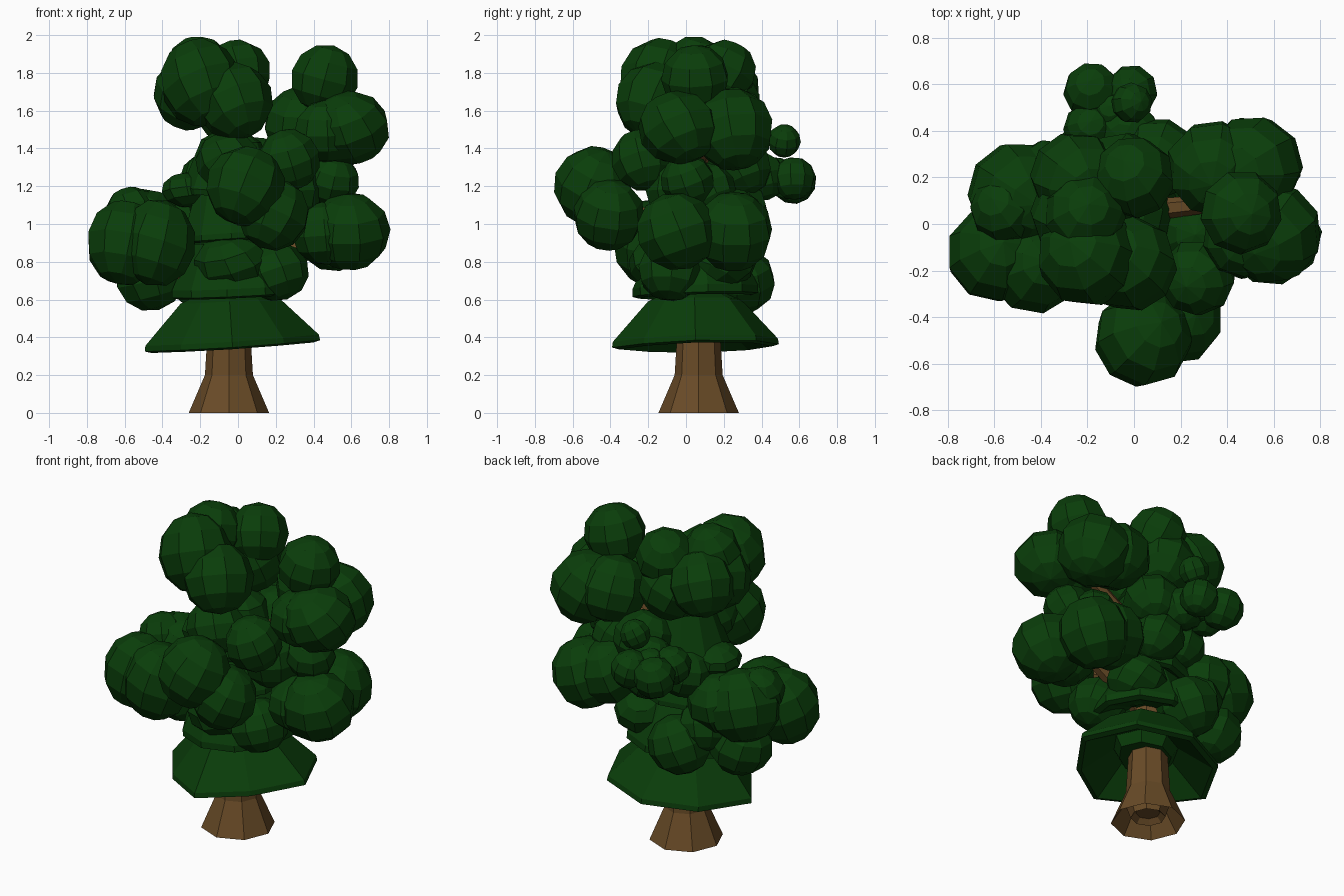
import bpy, bmesh, random
from math import pi, sin, cos
from mathutils import Vector, Matrix, Euler

random.seed(4)


def material(name, col):
    m = bpy.data.materials.new(name)
    m.diffuse_color = (*col, 1)
    return m


GREEN = material("leaf_green", (0.003, 0.047, 0.003))
BROWN = material("bark_brown", (0.14, 0.07, 0.02))


def finish(name, bm, mat):
    bmesh.ops.recalc_face_normals(bm, faces=bm.faces)
    me = bpy.data.meshes.new(name)
    bm.to_mesh(me)
    bm.free()
    me.materials.append(mat)
    ob = bpy.data.objects.new(name, me)
    bpy.context.collection.objects.link(ob)
    return ob


def lathe(name, profile, sides, loc, rot, mat, lobes=None):
    # profile points (radius, z) swept around z, ends capped; lobes scale each corner
    k = lobes or [1] * sides
    bm = bmesh.new()
    rings = []
    for r, z in profile:
        rings.append([bm.verts.new((r * k[i] * cos(2 * pi * i / sides),
                                    r * k[i] * sin(2 * pi * i / sides), z)) for i in range(sides)])
    for a, b in zip(rings, rings[1:]):
        for i in range(sides):
            j = (i + 1) % sides
            bm.faces.new((a[i], a[j], b[j], b[i]))
    bm.faces.new(rings[0])
    bm.faces.new(rings[-1])
    ob = finish(name, bm, mat)
    ob.location = loc
    ob.rotation_euler = rot
    return ob


def branch(name, a, b, r1, r2):
    a, b = Vector(a), Vector(b)
    d = b - a
    lathe(name, [(r1, 0), (r2, d.length)], 6, a,
          d.to_track_quat('Z', 'Y').to_euler(), BROWN)


def clump(name, blobs):
    # overlapping faceted balls: (x, y, z, radius, vertical squash)
    bm = bmesh.new()
    for x, y, z, r, s in blobs:
        tilt = Euler([random.uniform(-0.5, 0.5) for _ in range(3)]).to_matrix().to_4x4()
        mat = Matrix.Translation((x, y, z)) @ Matrix.Diagonal((r, r, r * s, 1)) @ tilt
        bmesh.ops.create_uvsphere(bm, u_segments=9, v_segments=6, radius=1.04, matrix=mat)
    finish(name, bm, GREEN)


# Trunk: flared foot, hollow underneath
lathe("trunk", [(0.07, 0.06), (0.1, 0.03), (0.13, 0.12), (0.213, 0), (0.127, 0.2), (0.115, 0.4),
                (0.1, 0.9), (0.07, 1.5)], 8, (-0.048, 0.067, 0), (0, 0, 0), BROWN)

# Branches reaching into the clumps
for i, (a, b) in enumerate([((-0.03, 0.05, 0.7), (0.5, 0.08, 0.98)),
                            ((-0.03, 0.05, 1.2), (0.45, 0.1, 1.45)),
                            ((-0.05, 0.05, 0.6), (-0.5, -0.05, 0.85)),
                            ((-0.05, 0.05, 0.9), (0.08, -0.42, 1.15)),
                            ((-0.05, 0.05, 1.1), (-0.1, 0.5, 1.25)),
                            ((-0.05, 0.05, 1.3), (-0.1, 0.02, 1.7))]):
    branch(f"branch_{i + 1}", a, b, 0.05, 0.035)

# Tiered skirts of foliage, slightly tilted
lathe("skirt_bottom", [(0.11, 0.06), (0.17, 0.06), (0.21, 0.12), (0.43, -0.02), (0.465, -0.01),
                       (0.46, 0.02), (0.26, 0.23), (0.1, 0.3)],
      8, (-0.03, 0.05, 0.365), (0.02, -0.065, 0), GREEN,
      [1.0, 0.98, 0.95, 0.92, 1.0, 0.83, 0.95, 0.83])
lathe("skirt_lower", [(0.1, 0.08), (0.3, -0.01), (0.335, 0.0), (0.335, 0.04), (0.22, 0.28), (0.1, 0.32)],
      10, (-0.02, 0.05, 0.625), (0.02, -0.05, 0.2), GREEN)
lathe("skirt_middle", [(0.1, 0.05), (0.24, -0.01), (0.27, 0.0), (0.27, 0.03), (0.19, 0.25), (0.1, 0.3)],
      10, (-0.03, 0.04, 0.92), (-0.03, -0.06, 0.3), GREEN)
lathe("skirt_upper", [(0.1, 0.05), (0.24, -0.01), (0.25, 0.02), (0.16, 0.28), (0.08, 0.33)],
      10, (-0.05, 0.05, 1.16), (0.03, 0.05, 0.1), GREEN)

# Leaf clumps
clump("crown_leaves", [
    (-0.2, -0.14, 1.75, 0.21, 1.08), (-0.02, -0.17, 1.65, 0.2, 1.0), (-0.26, 0.04, 1.69, 0.18, 1.05),
    (-0.21, 0.04, 1.82, 0.17, 1), (0.0, 0.2, 1.8, 0.17, 1),
    (-0.25, 0.2, 1.7, 0.19, 1), (-0.05, 0.2, 1.63, 0.19, 1)])
clump("right_upper_leaves", [
    (0.46, 0.05, 1.77, 0.175, 1), (0.59, -0.04, 1.51, 0.21, 0.9), (0.47, -0.06, 1.49, 0.17, 0.95),
    (0.51, 0.25, 1.5, 0.21, 1), (0.34, 0.24, 1.53, 0.2, 0.95)])
clump("right_lower_leaves", [
    (0.5, 0.01, 1.23, 0.14, 0.95), (0.59, -0.05, 0.96, 0.21, 0.95), (0.46, -0.06, 0.95, 0.17, 0.95),
    (0.51, 0.25, 0.96, 0.205, 1), (0.36, 0.23, 1.0, 0.19, 1),
    (0.27, -0.04, 1.18, 0.17, 1), (0.4, 0.12, 1.18, 0.14, 1)])
clump("left_leaves", [
    (-0.6, -0.13, 0.9, 0.2, 1.1), (-0.43, -0.18, 0.9, 0.2, 1.12),
    (-0.49, 0.13, 0.97, 0.22, 0.95), (-0.56, 0.06, 1.06, 0.14, 0.95),
    (-0.47, 0.12, 0.71, 0.18, 0.92), (-0.36, 0.17, 0.97, 0.19, 0.9)])
clump("back_left_leaves", [
    (-0.16, 0.29, 0.7, 0.18, 0.95), (-0.28, 0.2, 0.82, 0.16, 0.9)])
clump("front_leaves", [
    (0.04, -0.49, 1.2, 0.205, 1), (0.19, -0.41, 1.05, 0.185, 1)])
clump("front_right_leaves", [
    (0.27, -0.23, 1.34, 0.16, 1), (0.2, -0.08, 0.75, 0.17, 0.9)])
clump("front_low_leaves", [(-0.03, -0.1, 0.79, 0.2, 0.75)])
clump("centre_leaves", [
    (-0.05, -0.14, 1.33, 0.17, 0.9), (-0.26, 0.06, 1.18, 0.14, 0.65),
    (0.1, 0.28, 1.3, 0.17, 0.9), (0.15, 0.2, 0.8, 0.17, 0.8),
    (0.06, 0.27, 1.08, 0.16, 0.9), (-0.15, 0.22, 1.12, 0.15, 0.9)])
clump("back_leaves", [
    (-0.18, 0.57, 1.23, 0.12, 1), (-0.01, 0.52, 1.44, 0.085, 1),
    (-0.19, 0.41, 1.25, 0.11, 1), (-0.01, 0.57, 1.24, 0.11, 1),
    (-0.03, 0.4, 1.25, 0.13, 0.95), (-0.09, 0.48, 1.26, 0.09, 1)])
